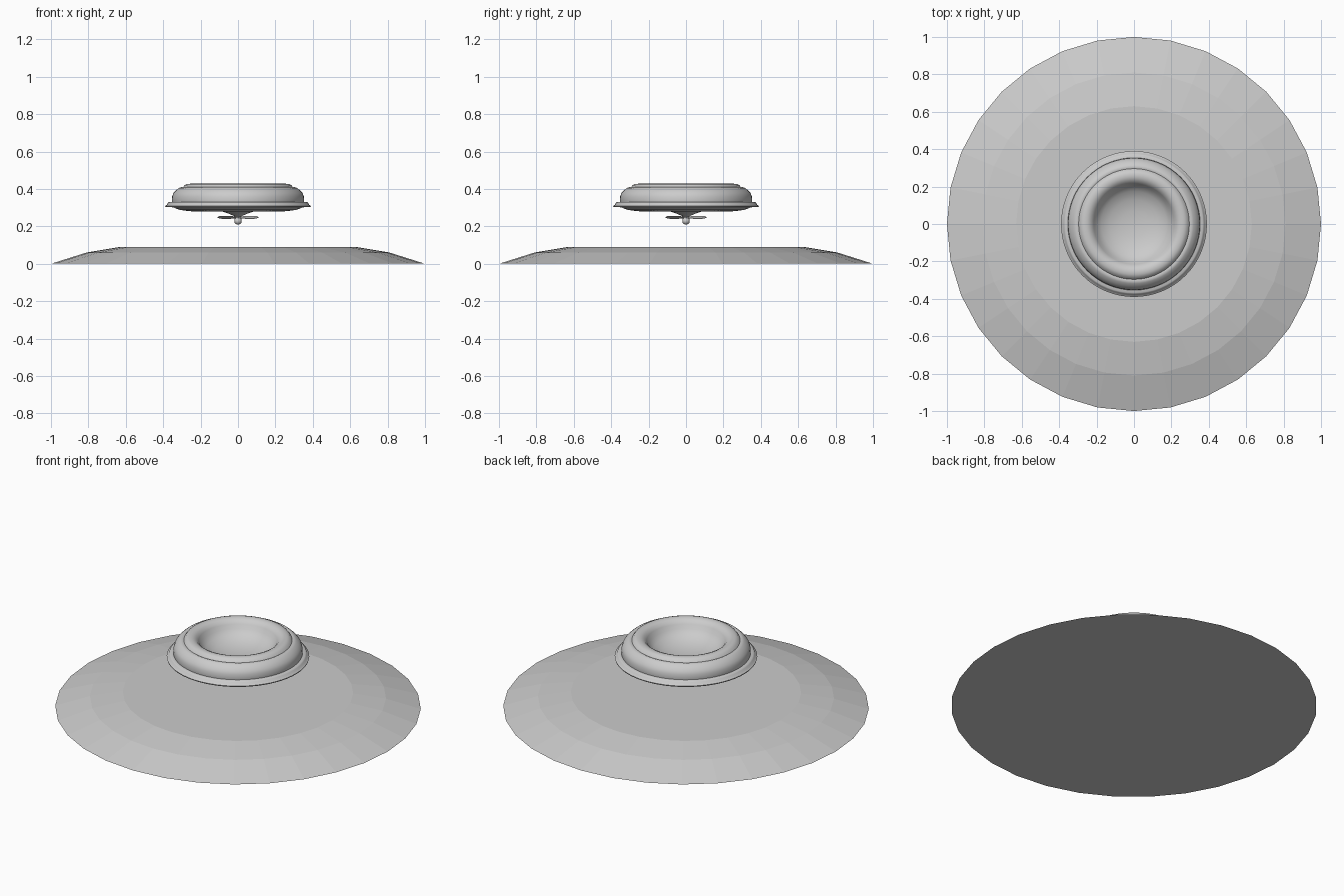
import bpy, bmesh
from math import sin, cos, pi, radians
from mathutils import Matrix

if "Cube" in bpy.data.objects:
    bpy.data.objects.remove(bpy.data.objects["Cube"])


def finish(name, bm, smooth):
    bmesh.ops.remove_doubles(bm, verts=bm.verts, dist=1e-5)
    bmesh.ops.recalc_face_normals(bm, faces=bm.faces)
    mesh = bpy.data.meshes.new(name)
    bm.to_mesh(mesh)
    bm.free()
    ob = bpy.data.objects.new(name, mesh)
    bpy.context.collection.objects.link(ob)
    if smooth:
        bpy.ops.object.select_all(action='DESELECT')
        bpy.context.view_layer.objects.active = ob
        ob.select_set(True)
        bpy.ops.object.shade_smooth_by_angle(angle=radians(40))
    return ob


def lathe(name, profile, sides, smooth=True):
    """Revolve an (r, z) profile about the z axis."""
    bm = bmesh.new()
    vs = [bm.verts.new((r, 0, z)) for r, z in profile]
    es = [bm.edges.new(p) for p in zip(vs, vs[1:])]
    bmesh.ops.spin(bm, geom=vs + es, cent=(0, 0, 0), axis=(0, 0, 1),
                   angle=2 * pi, steps=sides, use_duplicate=False)
    return finish(name, bm, smooth)


# Low-poly ground mound
lathe("ground_mound", [(0, 0), (1, 0), (0.81, 0.06), (0.63, 0.09), (0, 0.09)], 32, False)

# Hovering body: hollow bowl, rounded lip, shoulder and underside
lathe("bowl_body", [
    (0, 0.315), (0.07, 0.319), (0.13, 0.332), (0.175, 0.353), (0.203, 0.378),
    (0.215, 0.402), (0.23, 0.419), (0.25, 0.428), (0.27, 0.427), (0.285, 0.421),
    (0.296, 0.406), (0.305, 0.409), (0.318, 0.404), (0.332, 0.392), (0.345, 0.378),
    (0.352, 0.36), (0.354, 0.33), (0.345, 0.30), (0.31, 0.288), (0.26, 0.281),
    (0.19, 0.278), (0, 0.278)], 64)

# Flared skirt ring
lathe("skirt_ring", [
    (0.34, 0.33), (0.368, 0.331), (0.375, 0.326), (0.38, 0.315), (0.39, 0.309),
    (0.388, 0.303), (0.35, 0.302), (0.34, 0.305), (0.34, 0.33)], 64)

# Motor cone and rounded hub under the body
lathe("motor_cone", [
    (0, 0.285), (0.105, 0.285), (0.08, 0.278), (0.055, 0.270), (0.03, 0.259),
    (0.012, 0.252), (0.012, 0.235), (0, 0.235)], 32)
lathe("propeller_hub", [(0, 0.209)] + [
    (0.02 * cos(a), 0.229 + 0.02 * sin(a)) for a in
    [radians(d) for d in range(-70, 80, 20)]] + [(0, 0.249)], 24)

# Four pitched propeller blades
bm = bmesh.new()
outline = [(0.008, 0.008), (0.04, 0.02), (0.08, 0.022), (0.1, 0.015), (0.11, 0.0)]
for k in range(4):
    turn = Matrix.Rotation(k * pi / 2, 4, 'Z') @ Matrix.Translation((0, 0, 0.248)) \
        @ Matrix.Rotation(radians(18), 4, 'X')
    flat = [(x, -w) for x, w in outline] + [(x, w) for x, w in outline[-2::-1]]
    face = bm.faces.new([bm.verts.new(turn @ Matrix.Translation((x, y, -0.0015)).translation)
                         for x, y in flat])
    ext = bmesh.ops.extrude_face_region(bm, geom=[face], use_keep_orig=True)
    up = turn.to_3x3() @ Matrix.Translation((0, 0, 0.003)).translation
    bmesh.ops.translate(bm, vec=up, verts=[
        v for v in ext["geom"] if isinstance(v, bmesh.types.BMVert)])
finish("propeller_blades", bm, False)
